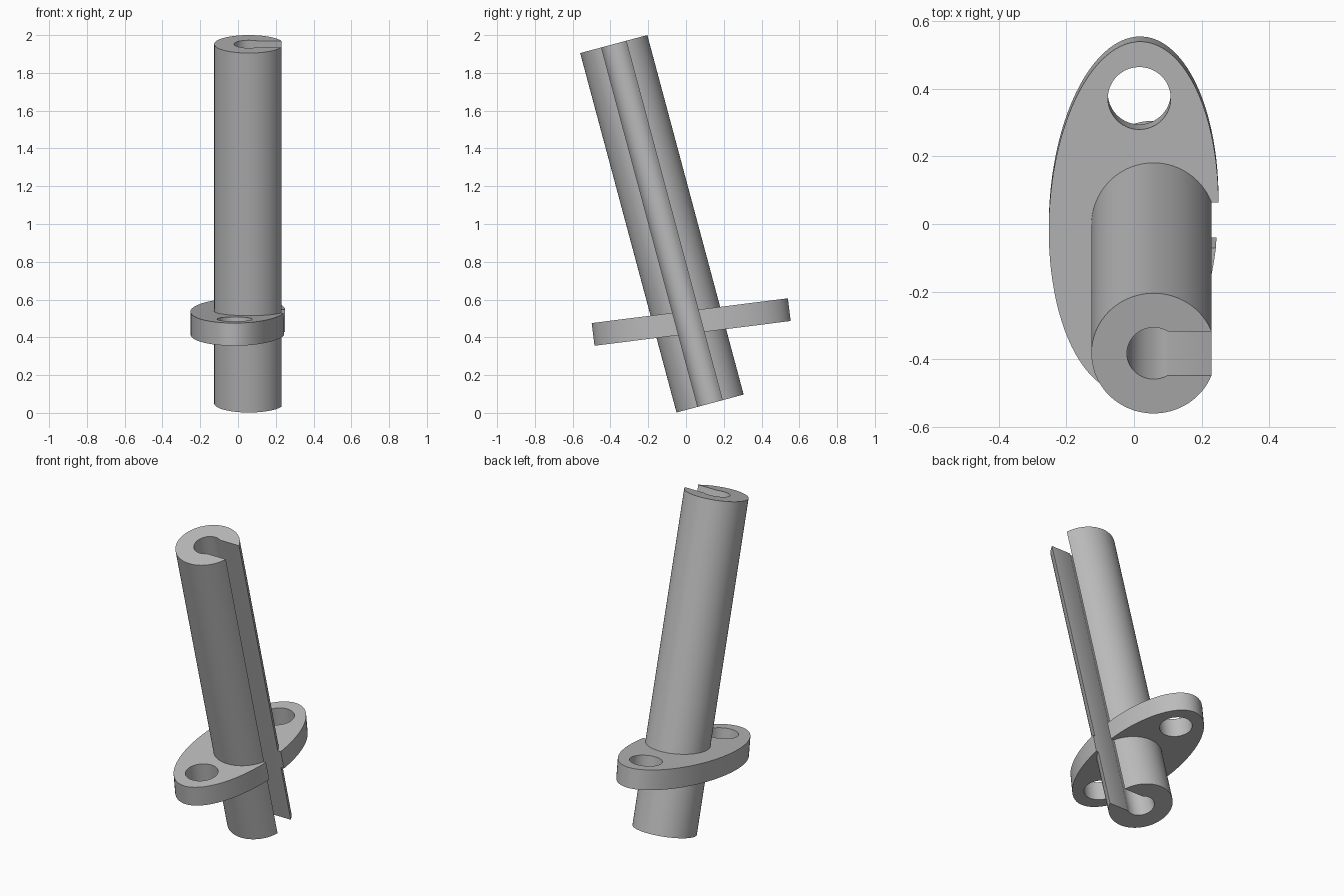
import bpy
from math import radians, sin, cos, asin, pi
from mathutils import Matrix, Vector

cube = bpy.data.objects.get("Cube")
if cube:
    bpy.data.objects.remove(cube, do_unlink=True)

grey = bpy.data.materials.new("plain grey")
grey.use_nodes = True
grey.diffuse_color = (0.5, 0.5, 0.5, 1)
grey.node_tree.nodes["Principled BSDF"].inputs["Base Color"].default_value = (0.5, 0.5, 0.5, 1)

ROD_R, BORE_R, SLOT, ROD_LEN = 0.184, 0.079, 0.0675, 1.97
PLATE_A, PLATE_B, PLATE_T = 0.25, 0.524, 0.121

# Local frames: the tube leans forward, the flange is tilted less and turned a little
tube_frame = Matrix.Translation((0.058, -0.1275, 1.001)) @ Matrix.Rotation(radians(15), 4, "X")
plate_frame = (Matrix.Translation((-0.001, 0.0275, 0.481)) @ Matrix.Rotation(radians(7.2), 4, "X")
               @ Matrix.Rotation(radians(-2.7), 4, "Z"))


def prism(name, outline, height, frame):
    """Extrude a closed outline along local z, centred on the frame."""
    n = len(outline)
    verts = [frame @ Vector((x, y, z)) for z in (-height / 2, height / 2) for x, y in outline]
    faces = [list(range(n))[::-1], list(range(n, 2 * n))]
    faces += [(i, (i + 1) % n, n + (i + 1) % n, n + i) for i in range(n)]
    mesh = bpy.data.meshes.new(name)
    mesh.from_pydata(verts, [], faces)
    mesh.materials.append(grey)
    obj = bpy.data.objects.new(name, mesh)
    bpy.context.collection.objects.link(obj)
    return obj


def arc(rx, ry, start, end, steps):
    return [(rx * cos(start + (end - start) * i / steps), ry * sin(start + (end - start) * i / steps))
            for i in range(steps + 1)]


def ellipse(rx, ry, steps=96):
    return arc(rx, ry, 0, 2 * pi, steps)[:-1]


def activate(obj):
    bpy.ops.object.select_all(action="DESELECT")
    obj.select_set(True)
    bpy.context.view_layer.objects.active = obj


def cut(target, cutter):
    cutter.hide_render = True
    mod = target.modifiers.new("cut", "BOOLEAN")
    mod.operation = "DIFFERENCE"
    mod.solver = "EXACT"
    mod.object = cutter
    activate(target)
    bpy.ops.object.modifier_apply(modifier=mod.name)
    bpy.data.objects.remove(cutter, do_unlink=True)


# Tube with a keyhole bore open on its left side
outer, inner = asin(SLOT / ROD_R), asin(SLOT / BORE_R)
section = arc(ROD_R, ROD_R, outer, 2 * pi - outer, 96) + arc(BORE_R, BORE_R, 2 * pi - inner, inner, 48)
tube = prism("slotted_tube", section, ROD_LEN, tube_frame)

# Oval flange with two bolt holes, opened for the tube and its slot
flange = prism("oval_flange", ellipse(PLATE_A, PLATE_B), PLATE_T, plate_frame)
for side in (1, -1):
    hole_frame = plate_frame @ Matrix.Translation((0, side * 0.355, 0))
    cut(flange, prism("bolt_hole_cutter", ellipse(0.093, 0.093, 64), 0.4, hole_frame))
cut(flange, prism("tube_cutter", ellipse(ROD_R, ROD_R), ROD_LEN, tube_frame))
slot = [(0.05, -SLOT), (0.5, -SLOT), (0.5, SLOT), (0.05, SLOT)]
cut(flange, prism("slot_cutter", slot, ROD_LEN, tube_frame))

for part in (tube, flange):
    activate(part)
    bpy.ops.object.shade_smooth_by_angle(angle=radians(30))
